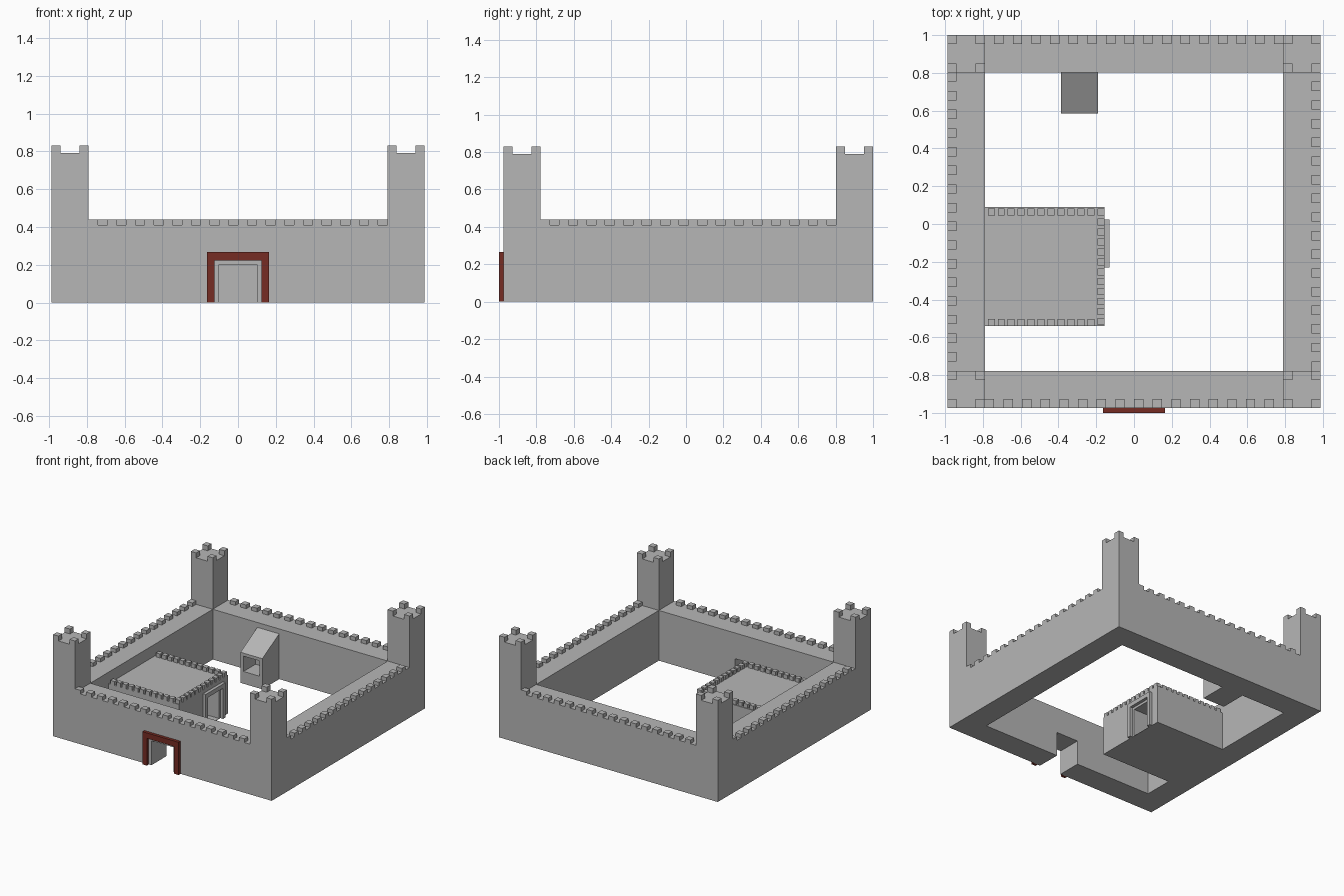
import bpy, bmesh, math
from mathutils import Matrix, Vector

if "Cube" in bpy.data.objects:
    bpy.data.objects.remove(bpy.data.objects["Cube"])


def material(name, rgb):
    m = bpy.data.materials.new(name)
    m.diffuse_color = (*rgb, 1)
    m.use_nodes = True
    m.node_tree.nodes["Principled BSDF"].inputs["Base Color"].default_value = m.diffuse_color
    return m


STONE = material("grey stone", (0.47, 0.47, 0.47))
RED = material("dark red", (0.18, 0.025, 0.017))

CY = 0.0125            # castle centre in y
H = 0.9875             # half of outer width
I = 0.79               # half of courtyard width
WALL_Z, TOWER_Z = 0.41, 0.79


def finish(name, bm, mat):
    bmesh.ops.recalc_face_normals(bm, faces=bm.faces)
    me = bpy.data.meshes.new(name)
    bm.to_mesh(me)
    bm.free()
    me.materials.append(mat)
    ob = bpy.data.objects.new(name, me)
    bpy.context.collection.objects.link(ob)
    return ob


def add_box(bm, lo, hi, turn=Matrix.Identity(4)):
    lo, hi = Vector(lo), Vector(hi)
    m = turn @ Matrix.Translation((lo + hi) / 2) @ Matrix.Diagonal((*(hi - lo), 1))
    bmesh.ops.create_cube(bm, size=1, matrix=m)


def boxes(name, parts, mat=STONE):
    bm = bmesh.new()
    for lo, hi in parts:
        add_box(bm, lo, hi)
    return finish(name, bm, mat)


def prism(name, pts, offset, mat=STONE):
    """Extrude a flat outline along an offset vector."""
    bm = bmesh.new()
    face = bm.faces.new([bm.verts.new(p) for p in pts])
    ext = bmesh.ops.extrude_face_region(bm, geom=[face])
    bmesh.ops.translate(bm, vec=offset,
                        verts=[v for v in ext["geom"] if isinstance(v, bmesh.types.BMVert)])
    return finish(name, bm, mat)


def cut(ob, lo, hi):
    cutter = boxes("cutter", [(lo, hi)])
    cutter.hide_render = True
    mod = ob.modifiers.new("cut", "BOOLEAN")
    mod.operation, mod.solver, mod.object = "DIFFERENCE", "EXACT", cutter
    bpy.context.view_layer.objects.active = ob
    bpy.ops.object.modifier_apply(modifier=mod.name)
    bpy.data.objects.remove(cutter)


def arch(half, top, inner_half, inner_top):
    """Door surround outline as (sideways, up) points."""
    return [(-half, 0), (-half, top), (half, top), (half, 0),
            (inner_half, 0), (inner_half, inner_top), (-inner_half, inner_top), (-inner_half, 0)]


# Curtain wall ring with the gateway cut through the front
wall = boxes("curtain_wall", [((-H, CY - H, 0), (H, CY + H, WALL_Z))])
cut(wall, (-I, CY - I, -1), (I, CY + I, 1))
cut(wall, (-0.1, -1.2, -0.1), (0.1, -0.6, 0.2))

# Battlements, one row turned onto each of the four sides
bm = bmesh.new()
pitch = 2 * I / 16
for side in range(4):
    turn = Matrix.Translation((0, CY, 0)) @ Matrix.Rotation(side * math.pi / 2, 4, "Z")
    for i in range(16):
        x = -I + i * pitch
        add_box(bm, (x, -H, WALL_Z), (x + pitch / 2, -H + 0.048, 0.44), turn)
finish("wall_battlements", bm, STONE)

# Corner towers, each with four corner merlons
for sx, nx in ((-1, "left"), (1, "right")):
    for sy, ny in ((-1, "front"), (1, "back")):
        x0, y0 = (-H if sx < 0 else I), CY + (-H if sy < 0 else I)
        t, m = H - I, 0.048
        parts = [((x0, y0, WALL_Z), (x0 + t, y0 + t, TOWER_Z))]
        for a in (x0, x0 + t - m):
            for b in (y0, y0 + t - m):
                parts.append(((a, b, TOWER_Z), (a + m, b + m, 0.83)))
        boxes(f"{ny}_{nx}_tower", parts)

# Red gate surround
prism("gate_frame", [(x, -1.0, z) for x, z in arch(0.163, 0.267, 0.124, 0.222)],
      (0, 0.025, 0), RED)

# Keep against the left wall, with a doorway facing the yard
KX0, KX1, KY0, KY1, KZ = -0.79, -0.155, -0.54, 0.09, 0.315
DOOR_Y = -0.103
keep = boxes("keep", [((KX0, KY0, 0), (KX1, KY1, KZ))])
cut(keep, (KX1 - 0.2, DOOR_Y - 0.08, 0.003), (KX1 + 0.1, DOOR_Y + 0.08, 0.23))
prism("keep_door_frame", [(KX1, DOOR_Y + y, z) for y, z in arch(0.128, 0.285, 0.097, 0.25)],
      (0.025, 0, 0))

# Keep battlements on the three free sides
parts = []
step, w = 0.0527, 0.037
for i in range(11):
    x = KX0 + 0.016 + i * step
    for y in (KY0, KY1 - 0.007 - w):
        parts.append(((x, y, KZ), (x + w, y + w, 0.347)))
for i in range(12):
    y = KY0 + 0.005 + i * step
    parts.append(((KX1 - w, y, KZ), (KX1, y + w, 0.347)))
boxes("keep_battlements", parts)

# Lean-to stall on the back wall, with an open hatch
stall = prism("lean_to_stall", [(-0.387, 0.585, 0), (-0.387, 0.8025, 0),
                                (-0.387, 0.8025, 0.37), (-0.387, 0.585, 0.25)], (0.197, 0, 0))
cut(stall, (-0.36, 0.5, 0.1), (-0.217, 0.74, 0.225))
